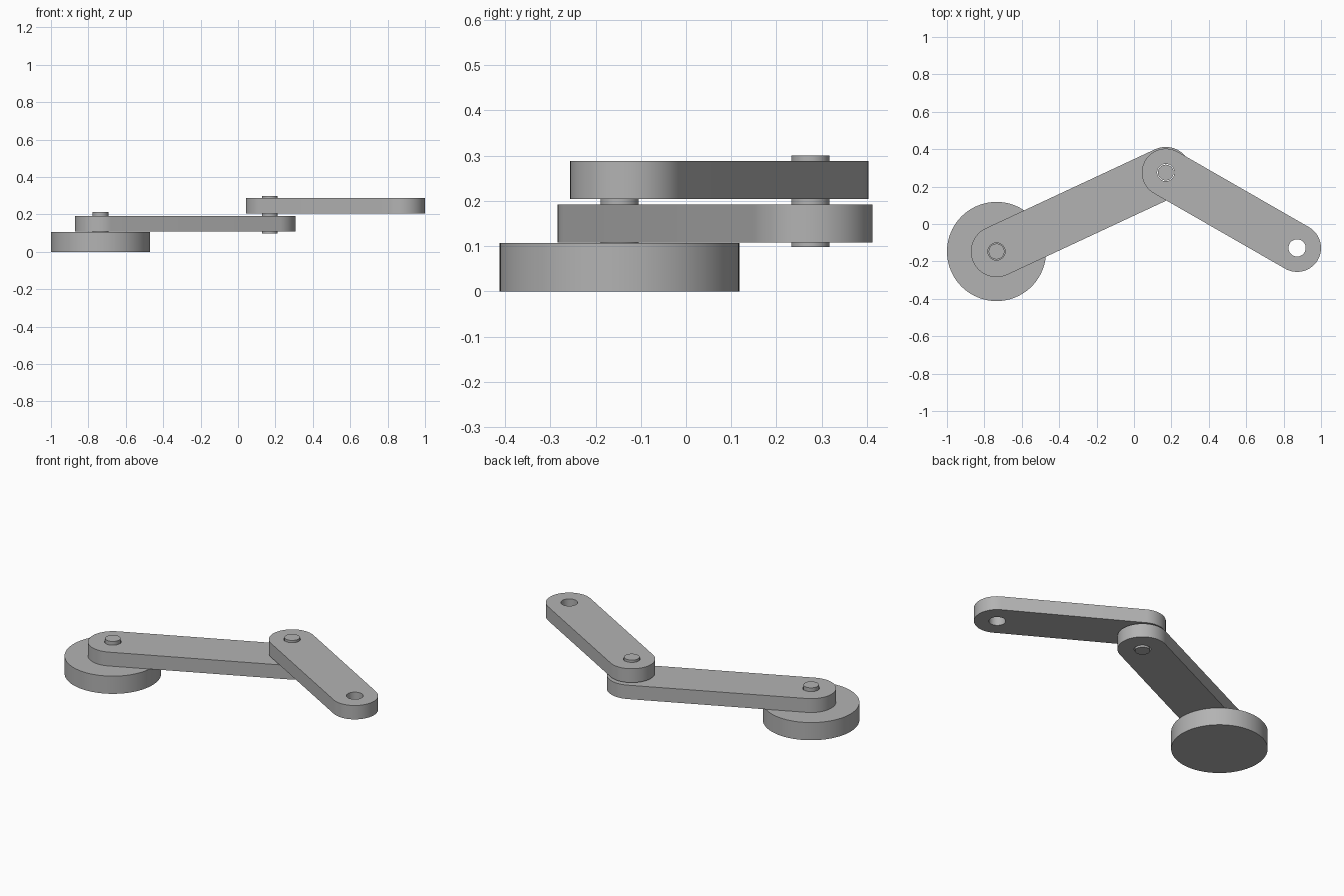
import bpy, bmesh, math
from mathutils import Vector

cube = bpy.data.objects.get("Cube")
if cube:
    bpy.data.objects.remove(cube, do_unlink=True)

grey = bpy.data.materials.new("plain grey")
grey.use_nodes = True
colour = (0.45, 0.45, 0.45, 1)
grey.diffuse_color = colour
grey.node_tree.nodes["Principled BSDF"].inputs["Base Color"].default_value = colour

# Joint centres in plan
SHOULDER = Vector((-0.735, -0.147))
ELBOW = Vector((0.17, 0.275))
TIP = Vector((0.872, -0.128))
PIN_RADIUS, HOLE_RADIUS = 0.042, 0.046


def arc(centre, radius, start, sweep, steps):
    return [centre + radius * Vector((math.cos(start + sweep * i / steps),
                                      math.sin(start + sweep * i / steps)))
            for i in range(steps + 1)]


def circle(centre, radius, steps=64):
    return arc(centre, radius, 0, math.tau, steps)[:-1]


def plate(name, loops, bottom, top):
    """Extrude an outline, with any further loops as holes."""
    bm = bmesh.new()
    for loop in loops:
        verts = [bm.verts.new((p.x, p.y, bottom)) for p in loop]
        for a, b in zip(verts, verts[1:] + verts[:1]):
            bm.edges.new((a, b))
    if len(loops) == 1:
        bm.faces.new(bm.verts)
    else:
        bmesh.ops.triangle_fill(bm, use_beauty=True, edges=bm.edges[:])
    result = bmesh.ops.extrude_face_region(bm, geom=bm.faces[:], use_keep_orig=True)
    moved = [v for v in result["geom"] if isinstance(v, bmesh.types.BMVert)]
    bmesh.ops.translate(bm, verts=moved, vec=(0, 0, top - bottom))
    bmesh.ops.recalc_face_normals(bm, faces=bm.faces[:])
    mesh = bpy.data.meshes.new(name)
    bm.to_mesh(mesh)
    bm.free()
    mesh.materials.append(grey)
    obj = bpy.data.objects.new(name, mesh)
    bpy.context.collection.objects.link(obj)
    bpy.ops.object.select_all(action="DESELECT")
    obj.select_set(True)
    bpy.context.view_layer.objects.active = obj
    bpy.ops.object.shade_smooth_by_angle(angle=math.radians(30))
    return obj


def arm(name, start, end, radius, bottom, top):
    """Round-ended link with a pin hole at each end."""
    way = end - start
    side = math.atan2(way.y, way.x) + math.pi / 2
    outline = (arc(start, radius, side, math.pi, 32)
               + arc(end, radius, side + math.pi, math.pi, 32))
    holes = [circle(c, HOLE_RADIUS) for c in (start, end)]
    return plate(name, [outline] + holes, bottom, top)


# Round base
plate("base", [circle(SHOULDER, 0.265, 96)], 0, 0.107)

# Linked arms
arm("lower_arm", SHOULDER, ELBOW, 0.137, 0.108, 0.192)
arm("upper_arm", ELBOW, TIP, 0.128, 0.204, 0.288)

# Joint pins
plate("shoulder_pin", [circle(SHOULDER, PIN_RADIUS)], 0.1, 0.213)
plate("elbow_pin", [circle(ELBOW, PIN_RADIUS)], 0.098, 0.3)
